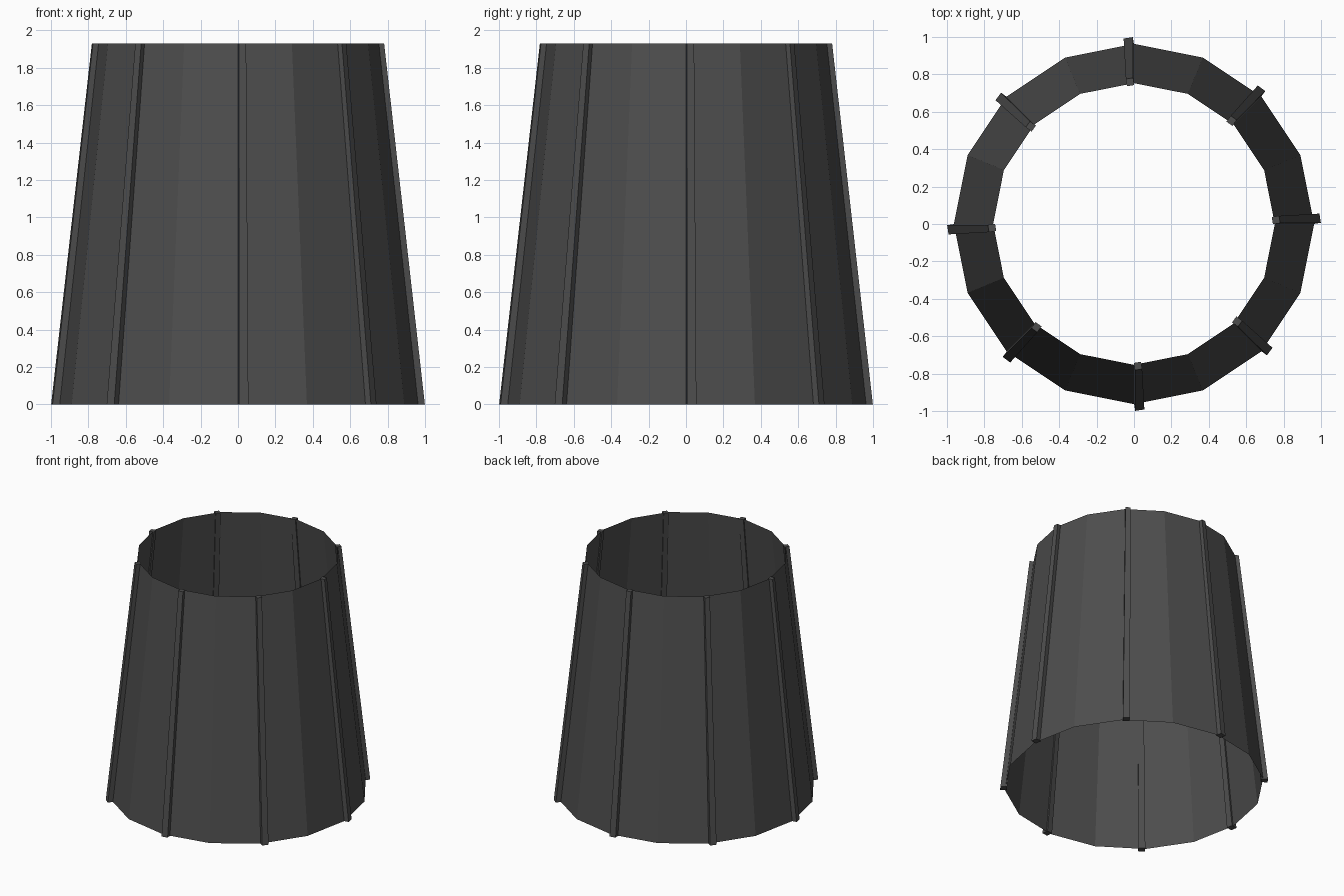
import bpy, bmesh, math
from mathutils import Vector

if "Cube" in bpy.data.objects:
    bpy.data.objects.remove(bpy.data.objects["Cube"])

HEIGHT = 1.93
TAPER = 0.782      # top size relative to the bottom
SIDES = 16

grey = bpy.data.materials.new("dark grey")
grey.diffuse_color = (0.075, 0.075, 0.075, 1)
grey.use_nodes = True
grey.node_tree.nodes["Principled BSDF"].inputs["Base Color"].default_value = grey.diffuse_color


def add_object(name, bm):
    mesh = bpy.data.meshes.new(name)
    bm.to_mesh(mesh)
    bm.free()
    mesh.materials.append(grey)
    obj = bpy.data.objects.new(name, mesh)
    bpy.context.collection.objects.link(obj)
    return obj


def tapered(bm, outline, caps):
    """Loft an outline from the floor up to its scaled copy at the top."""
    low = [bm.verts.new((x, y, 0)) for x, y in outline]
    high = [bm.verts.new((x * TAPER, y * TAPER, HEIGHT)) for x, y in outline]
    n = len(outline)
    for i in range(n):
        j = (i + 1) % n
        bm.faces.new((low[i], low[j], high[j], high[i]))
    if caps:
        bm.faces.new(low[::-1])
        bm.faces.new(high)


# open sixteen-sided wall
bm = bmesh.new()
ring = [(0.963 * math.cos(math.tau * i / SIDES), 0.963 * math.sin(math.tau * i / SIDES))
        for i in range(SIDES)]
tapered(bm, ring, caps=False)
add_object("wall", bm)

# eight slightly twisted ribs passing through the wall
for k in range(8):
    a = math.tau * k / 8 + math.radians(1.6)
    turn = a + math.radians(7)
    centre = Vector((math.cos(a), math.sin(a))) * 0.971
    out = Vector((math.cos(turn), math.sin(turn))) * 0.025
    side = Vector((-math.sin(turn), math.cos(turn))) * 0.025
    bm = bmesh.new()
    tapered(bm, [centre - out - side, centre + out - side,
                 centre + out + side, centre - out + side], caps=True)
    add_object(f"rib_{k + 1}", bm)
